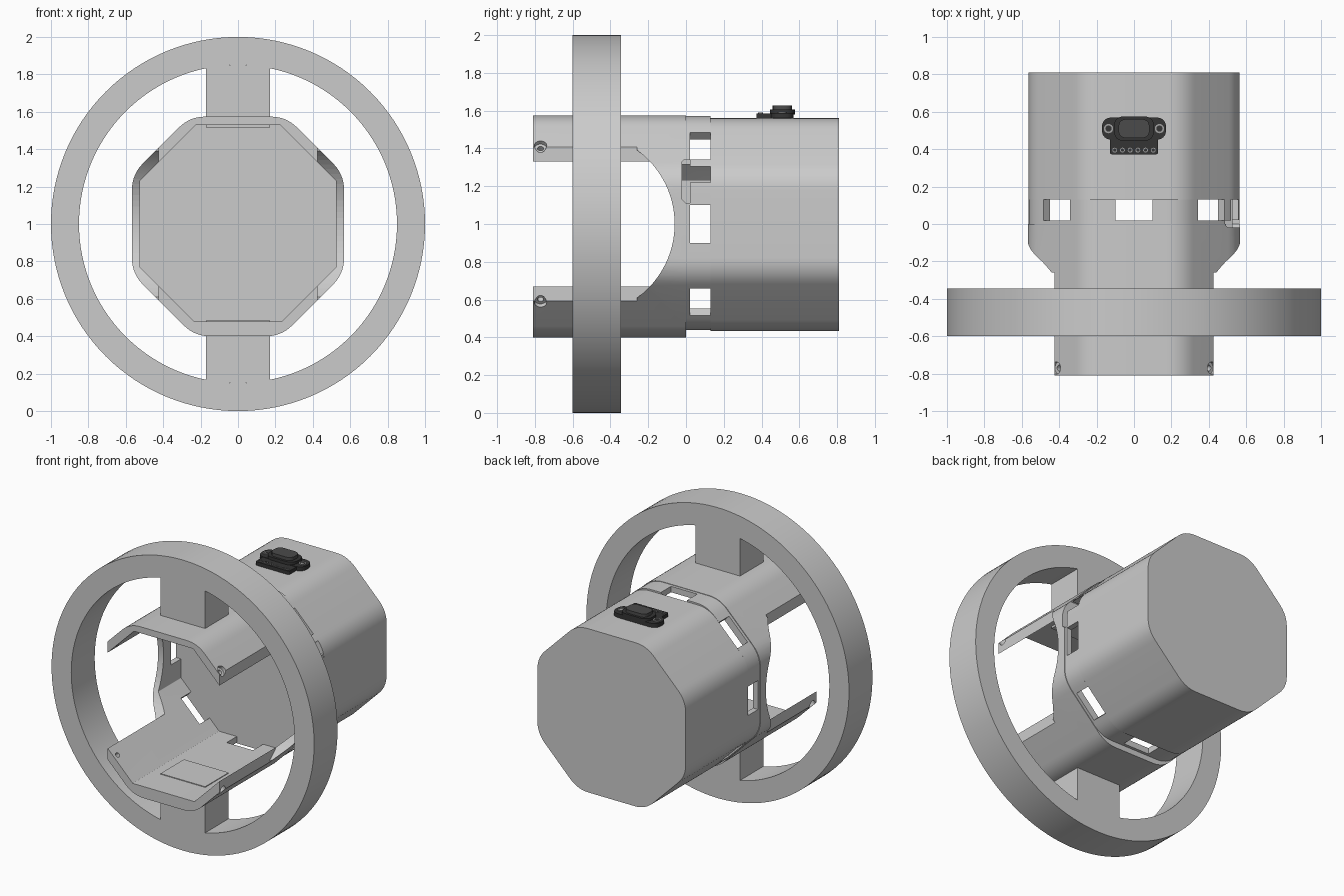
import bpy, bmesh, math
from mathutils import Vector, Matrix

if "Cube" in bpy.data.objects:
    bpy.data.objects.remove(bpy.data.objects["Cube"])

CZ = 1.0  # height of the common axis


def finish(name, bm, smooth=True):
    bmesh.ops.recalc_face_normals(bm, faces=bm.faces[:])
    me = bpy.data.meshes.new(name)
    bm.to_mesh(me)
    bm.free()
    ob = bpy.data.objects.new(name, me)
    bpy.context.collection.objects.link(ob)
    if smooth:
        shade(ob)
    return ob


def select(ob):
    bpy.ops.object.select_all(action='DESELECT')
    ob.select_set(True)
    bpy.context.view_layer.objects.active = ob


def shade(ob):
    select(ob)
    bpy.ops.object.shade_smooth_by_angle(angle=math.radians(25))


def add_loft(bm, rings, closed=False):
    vs = [[bm.verts.new(p) for p in ring] for ring in rings]
    n = len(vs[0])
    pairs = list(zip(vs, vs[1:])) + ([(vs[-1], vs[0])] if closed else [])
    for a, b in pairs:
        for i in range(n):
            j = (i + 1) % n
            bm.faces.new((a[i], a[j], b[j], b[i]))
    if not closed:
        bm.faces.new(vs[0])
        bm.faces.new(vs[-1])


def at_y(pts, y):
    return [Vector((x, y, CZ + z)) for x, z in pts]


def at_z(pts, z):
    return [Vector((x, y, z)) for x, y in pts]


def circle(r, n, cx=0, cy=0):
    return [(cx + r * math.cos(2 * math.pi * i / n), cy + r * math.sin(2 * math.pi * i / n)) for i in range(n)]


def rounded(corners, r, k=8):
    out, n = [], len(corners)
    for i in range(n):
        p, a, b = (Vector(corners[j % n]) for j in (i, i - 1, i + 1))
        da, db = (a - p).normalized(), (b - p).normalized()
        t = r * math.tan((math.pi - da.angle(db)) / 2)
        a, b = p + da * t, p + db * t
        for s in (q / k for q in range(k + 1)):
            out.append(tuple(a * (1 - s) ** 2 + p * 2 * s * (1 - s) + b * s * s))
    return out


def octagon(side, top, bot, diag, r):
    u, v, w = diag - side, diag - top, diag - bot
    return rounded([(side, u), (v, top), (-v, top), (-side, u),
                    (-side, -u), (-w, -bot), (w, -bot), (side, -u)], r)


def box_rings(x0, x1, y0, y1, z0, z1):
    sq = [(x0, y0), (x1, y0), (x1, y1), (x0, y1)]
    return [at_z(sq, z0), at_z(sq, z1)]


def cut(target, lofts):
    bm = bmesh.new()
    for rings in lofts:
        add_loft(bm, rings)
    cutter = finish("cutter", bm, False)
    cutter.hide_render = True
    mod = target.modifiers.new("cut", 'BOOLEAN')
    mod.operation, mod.solver, mod.object = 'DIFFERENCE', 'EXACT', cutter
    select(target)
    bpy.ops.object.modifier_apply(modifier=mod.name)
    bpy.data.objects.remove(cutter)


def solid(name, rings, closed=False, mat=None):
    bm = bmesh.new()
    add_loft(bm, rings, closed)
    ob = finish(name, bm)
    if mat:
        ob.data.materials.append(mat)
    return ob


# outer ring
o, i = circle(1.0, 128), circle(0.85, 128)
solid("outer_ring", [at_y(o, -.6), at_y(o, -.345), at_y(i, -.345), at_y(i, -.6)], True)

# spokes, running through the shell to form thin pads inside
half = math.asin(.17 / .85)
arc = [(.85 * math.sin(half * t / 6), .85 * math.cos(half * t / 6)) for t in range(6, -7, -1)]
for name, s in (("top_spoke", 1), ("bottom_spoke", -1)):
    pts = [(x, s * z) for x, z in arc + [(-.17, .515), (.17, .515)]]
    solid(name, [at_y(pts, -.6), at_y(pts, -.345)])

# closed rear housing
p = octagon(.565, .56, .567, .825, .2)
solid("rear_housing", [at_y(p, .13), at_y(p, .81)])

# front shell: rounded outside, sharp octagon inside
front, rear = octagon(.567, .574, .6, .832, .2), octagon(.563, .571, .562, .826, .2)
inner = octagon(.525, .53, .52, .755, .005)
shell = solid("front_shell", [at_y(front, -.81), at_y(front, 0), at_y(rear, 0), at_y(rear, .131),
                              at_y(inner, .131), at_y(inner, -.81)], True)

# big side openings: straight in front, round at the back
for s in (-1, 1):
    cut(shell, [box_rings(min(.425 * s, s), max(.425 * s, s), -1, -.26, .4, 1.6)])
    disc = circle(.483, 96, -.543, 1.0)
    cut(shell, [[[Vector((x, y, z)) for y, z in disc] for x in (.425 * s, s)]])

# eight windows around the back of the shell
windows = []
for k in range(8):
    rot = Matrix.Translation((0, 0, CZ)) @ Matrix.Rotation(k * math.pi / 4, 4, 'Y')
    windows.append([[rot @ v for v in ring] for ring in box_rings(-.1, .1, .02, .15, .45, .8)])
cut(shell, windows)

# L-shaped notch on the right side
notch = [(-.02, 1.13), (.0, 1.11), (.022, 1.11), (.022, 1.22), (.15, 1.22), (.15, 1.305),
         (.02, 1.305), (.02, 1.34), (-.01, 1.34), (-.02, 1.33)]
cut(shell, [[[Vector((x, y, z)) for y, z in notch] for x in (.44, .7)]])

# four counterbored screw holes
holes = []
for k in range(4):
    m = Matrix.Translation((0, -.77, CZ)) @ Matrix.Rotation(math.pi / 4 + k * math.pi / 2, 4, 'Y')
    holes.append([[m @ v for v in at_z(circle(r, 24), z)]
                  for r, z in ((.016, .45), (.016, .565), (.033, .565), (.033, .7))])
cut(shell, holes)
shade(shell)


# sensor module on top
def material(name, v):
    m = bpy.data.materials.new(name)
    m.diffuse_color = (v, v, v, 1)
    m.use_nodes = True
    m.node_tree.nodes["Principled BSDF"].inputs["Base Color"].default_value = m.diffuse_color
    return m


dark, mid, metal = material("dark", .035), material("mid", .07), material("metal", .35)
SY = .51


def plate(name, hx, hy, r, y, z0, z1, mat):
    pts = rounded([(hx, y + hy), (-hx, y + hy), (-hx, y - hy), (hx, y - hy)], r)
    return solid(name, [at_z(pts, z0), at_z(pts, z1)], mat=mat)


plate("sensor_board", .128, .075, .012, .447, 1.555, 1.585, dark)
plate("sensor_flange", .172, .06, .058, SY, 1.555, 1.588, dark)
plate("sensor_base", .108, .066, .06, SY, 1.58, 1.606, dark)
plate("sensor_lens", .083, .051, .045, SY, 1.6, 1.628, mid)


# screws and contact pins, each a small ring with a sunken centre
def eyelet(name, x, y, r, z):
    solid(name, [at_z(circle(q, 24, x, y), h) for q, h in
                 ((r, z - .02), (r, z), (r * .65, z), (r * .65, z - .005))], mat=metal)


for s in (-1, 1):
    eyelet("sensor_screw", .136 * s, SY, .025, 1.593)
for k in range(6):
    eyelet("contact_pin", -.103 + .0412 * k, .395, .013, 1.589)
